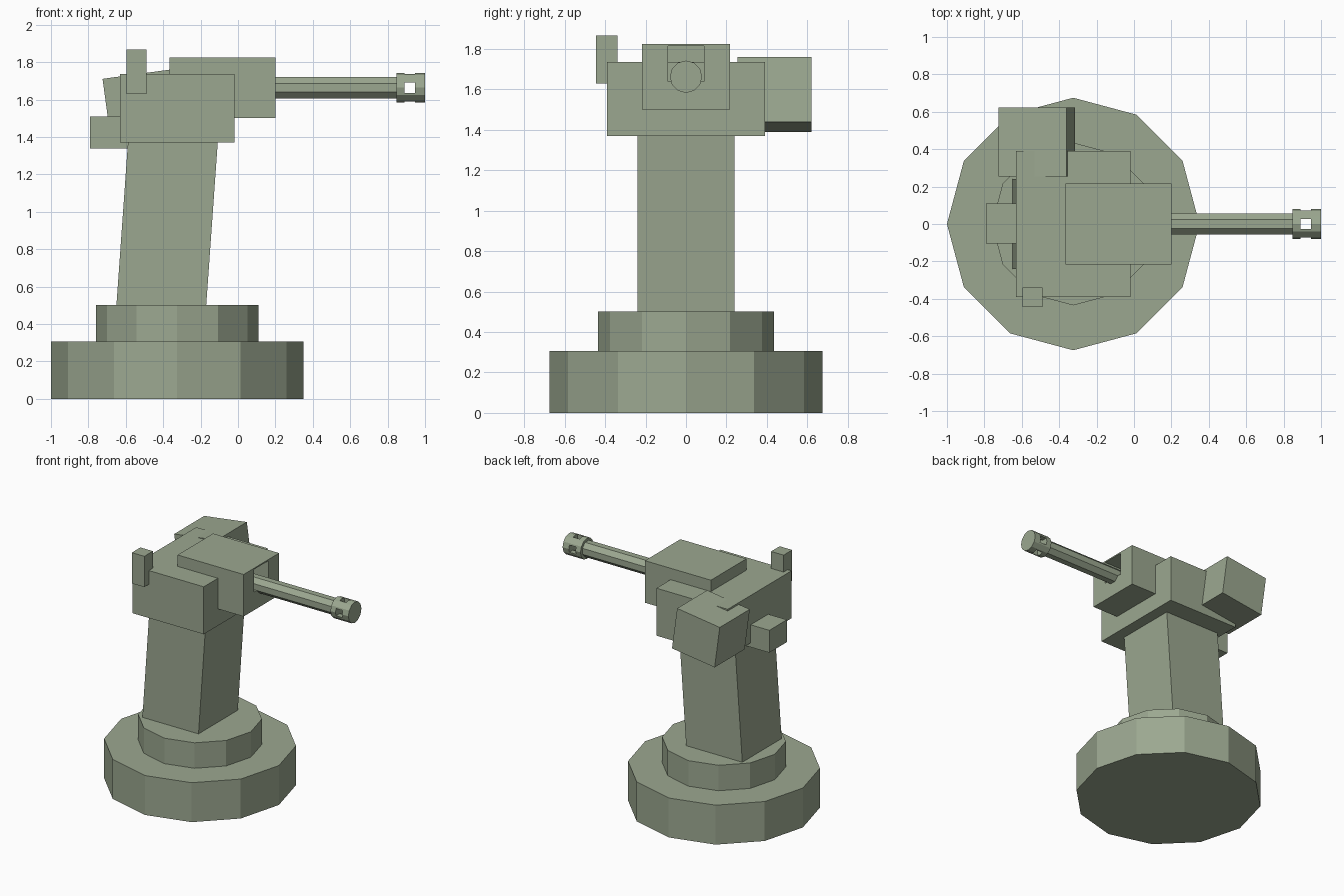
import bpy, bmesh
from math import radians
from mathutils import Matrix, Vector

if "Cube" in bpy.data.objects:
    bpy.data.objects.remove(bpy.data.objects["Cube"])

# Olive green paint shared by every part
paint = bpy.data.materials.new("olive_paint")
paint.diffuse_color = (0.33, 0.39, 0.28, 1)
paint.use_nodes = True
paint.node_tree.nodes["Principled BSDF"].inputs["Base Color"].default_value = paint.diffuse_color


def add_object(name, bm):
    mesh = bpy.data.meshes.new(name)
    bm.to_mesh(mesh)
    bm.free()
    mesh.materials.append(paint)
    ob = bpy.data.objects.new(name, mesh)
    bpy.context.collection.objects.link(ob)
    return ob


def box(name, x, y, z, tilt=0, lean=0):
    """Box from axis ranges; tilt turns about y, lean shifts the top in x."""
    bm = bmesh.new()
    bmesh.ops.create_cube(bm, size=1)
    size = Vector((x[1] - x[0], y[1] - y[0], z[1] - z[0]))
    mid = Vector((sum(x) / 2, sum(y) / 2, sum(z) / 2))
    for v in bm.verts:
        top = v.co.z > 0
        v.co = v.co * size
        if top:
            v.co.x += lean
    bm.transform(Matrix.Translation(mid) @ Matrix.Rotation(radians(tilt), 4, 'Y'))
    return add_object(name, bm)


def prism(name, sides, radius, start, length, axis='Z', turn=0):
    """Regular prism starting at a point and running along z or x."""
    bm = bmesh.new()
    bmesh.ops.create_cone(bm, cap_ends=True, segments=sides,
                          radius1=radius, radius2=radius, depth=length)
    m = Matrix.Translation((0, 0, length / 2)) @ Matrix.Rotation(radians(turn), 4, 'Z')
    if axis == 'X':
        m = Matrix.Rotation(radians(90), 4, 'Y') @ m
    bm.transform(Matrix.Translation(start) @ m)
    return add_object(name, bm)


def cut(target, cutter):
    cutter.hide_render = True
    mod = target.modifiers.new("cut", 'BOOLEAN')
    mod.operation = 'DIFFERENCE'
    mod.solver = 'EXACT'
    mod.object = cutter
    bpy.context.view_layer.objects.active = target
    bpy.ops.object.modifier_apply(modifier=mod.name)
    bpy.data.objects.remove(cutter)


# Stepped twelve-sided base
prism("base_lower", 12, 0.675, (-0.325, 0, 0), 0.305)
prism("base_upper", 12, 0.435, (-0.325, 0, 0.305), 0.197)

# Leaning column
box("column", (-0.65, -0.17), (-0.24, 0.24), (0.50, 1.375), lean=0.062)

# Head with side box, sight and rear box
box("head", (-0.63, -0.02), (-0.39, 0.39), (1.37, 1.737))
box("side_box", (-0.704, -0.336), (0.255, 0.622), (1.413, 1.737), tilt=-7.8)
box("sight", (-0.597, -0.49), (-0.445, -0.34), (1.63, 1.868))
box("rear_box", (-0.79, -0.57), (-0.105, 0.11), (1.337, 1.51))

# Gun housing with a slot for the barrel
housing = box("gun_housing", (-0.365, 0.20), (-0.217, 0.217), (1.50, 1.825))
cut(housing, box("slot_cutter", (-0.30, 0.3), (-0.088, 0.088), (1.64, 1.815)))

# Barrel and vented muzzle
BARREL_Z = 1.663
prism("barrel", 8, 0.061, (-0.05, 0, BARREL_Z), 0.91, 'X', 22.5)
muzzle = prism("muzzle", 12, 0.08, (0.847, 0, BARREL_Z), 0.153, 'X')
hole, half = (0.89, 0.947), 0.028
for wy, wz in ((0.2, half), (half, 0.2)):
    cut(muzzle, box("vent_cutter", hole, (-wy, wy), (BARREL_Z - wz, BARREL_Z + wz)))
